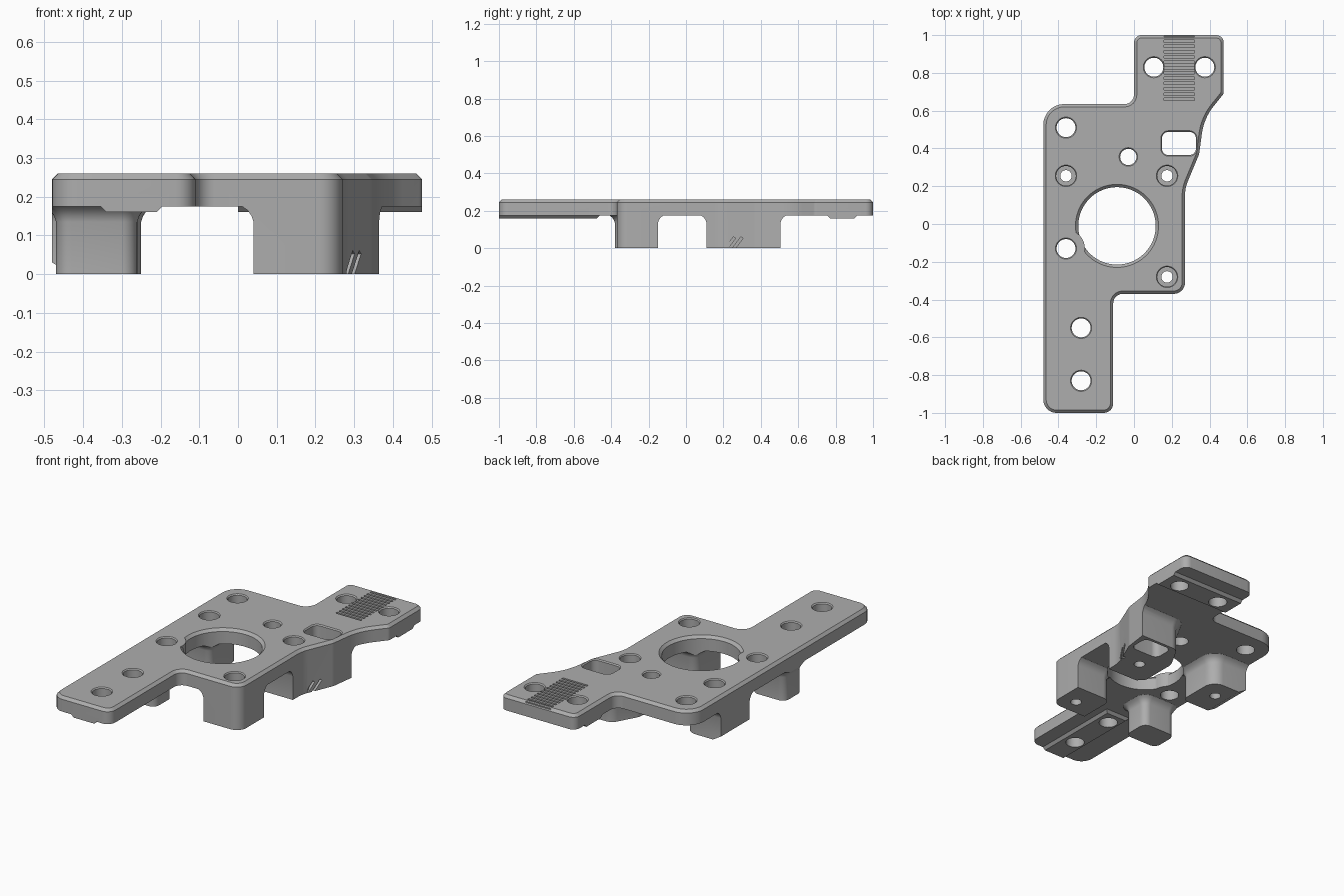
import bpy, bmesh, math
from mathutils import Vector, Matrix

if "Cube" in bpy.data.objects:
    bpy.data.objects.remove(bpy.data.objects["Cube"])

grey = bpy.data.materials.new("matte_grey")
grey.use_nodes = True
COLOR = (0.42, 0.42, 0.42, 1)
grey.diffuse_color = COLOR
grey.node_tree.nodes["Principled BSDF"].inputs["Base Color"].default_value = COLOR


def rounded(corners, steps=8):
    """Loop of points from (x, y, corner radius)."""
    loop, n = [], len(corners)
    for i, (x, y, r) in enumerate(corners):
        p = Vector((x, y))
        a = (Vector(corners[i - 1][:2]) - p).normalized()
        b = (Vector(corners[(i + 1) % n][:2]) - p).normalized()
        half = a.angle(b) / 2
        if r == 0:
            loop.append(p)
            continue
        centre = p + (a + b).normalized() * (r / math.sin(half))
        start = p + a * (r / math.tan(half)) - centre
        end = p + b * (r / math.tan(half)) - centre
        sweep = start.angle_signed(end)
        for k in range(steps + 1):
            loop.append(centre + Matrix.Rotation(-sweep * k / steps, 2) @ start)
    return loop


def rect(x0, x1, y0, y1, r=0.0):
    return rounded([(x0, y0, r), (x1, y0, r), (x1, y1, r), (x0, y1, r)])


def circle(x, y, r, n=40):
    return [Vector((x + r * math.cos(2 * math.pi * k / n), y + r * math.sin(2 * math.pi * k / n)))
            for k in range(n)]


def grow(loop, d):
    """Offset a counter-clockwise loop outward."""
    out, n = [], len(loop)
    for i, p in enumerate(loop):
        a = (p - loop[i - 1]).normalized()
        b = (loop[(i + 1) % n] - p).normalized()
        na, nb = Vector((a.y, -a.x)), Vector((b.y, -b.x))
        out.append(p + (na + nb) * (d / (1 + na.dot(nb))))
    return out


def prism(name, loop, layers):
    """Solid through (z, outward offset) layers."""
    bm = bmesh.new()
    rings = [[bm.verts.new((p.x, p.y, z)) for p in grow(loop, d)] for z, d in layers]
    for lo, hi in zip(rings, rings[1:]):
        for i in range(len(lo)):
            j = (i + 1) % len(lo)
            bm.faces.new((lo[i], lo[j], hi[j], hi[i]))
    bm.faces.new(rings[0][::-1])
    bm.faces.new(rings[-1])
    return finish(name, bm)


def boxes(name, size, matrices):
    bm = bmesh.new()
    for m in matrices:
        bmesh.ops.create_cube(bm, size=1, matrix=m @ Matrix.Diagonal((*size, 1)))
    return finish(name, bm)


def finish(name, bm):
    mesh = bpy.data.meshes.new(name)
    bm.to_mesh(mesh)
    bm.free()
    mesh.materials.append(grey)
    obj = bpy.data.objects.new(name, mesh)
    bpy.context.collection.objects.link(obj)
    return obj


def combine(target, tool, operation):
    mod = target.modifiers.new("cut", "BOOLEAN")
    mod.object, mod.operation, mod.solver = tool, operation, "EXACT"
    graph = bpy.context.evaluated_depsgraph_get()
    mesh = bpy.data.meshes.new_from_object(target.evaluated_get(graph))
    target.modifiers.clear()
    target.data = mesh
    bpy.data.objects.remove(tool)


# Plate outline, with chamfered top edge
outline = rounded([
    (-0.48, -1, 0.07), (-0.11, -1, 0.05), (-0.11, -0.37, 0.05), (0.27, -0.37, 0.06),
    (0.27, 0.19, 0.2), (0.345, 0.37, 0.08), (0.37, 0.56, 0.3), (0.475, 0.69, 0.03),
    (0.475, 1, 0.04), (0, 1, 0.04), (0, 0.635, 0.05), (-0.48, 0.635, 0.11)])
silhouette = prism("silhouette", outline, [(0, 0), (0.245, 0), (0.26, -0.015)])

# Slab, flared posts and underside ribs, all trimmed to the outline afterwards
body = prism("mounting_plate", rect(-0.7, 0.7, -1.2, 1.2), [(0.175, 0), (0.3, 0)])
FLARE = [(-0.05, 0), (0.135, 0), (0.15, 0.005), (0.165, 0.015), (0.18, 0.037), (0.21, 0.037)]
posts = {
    "front_left_post": rect(0.04, 0.4, -0.5, -0.15, 0.05),
    "back_left_post": rounded([(0.04, 0.11, 0.05), (0.5, 0.11, 0.05), (0.5, 0.505, 0.02),
                               (0.12, 0.505, 0.06), (0.04, 0.36, 0.08)]),
    "back_right_post": rounded([(-0.6, 0.11, 0.03), (-0.25, 0.11, 0.04),
                                (-0.25, 0.37, 0.07), (-0.6, 0.37, 0.03)]),
    "front_right_post": rect(-0.47, -0.26, -0.38, -0.22, 0.04),
}
for name, loop in posts.items():
    combine(body, prism(name, loop, FLARE), "UNION")
RIB = [(0.16, 0), (0.18, 0.02), (0.21, 0.02)]
combine(body, prism("front_rib", rect(-0.34, -0.21, -1.1, -0.475), RIB), "UNION")
combine(body, prism("back_rib", rect(-0.1, 0.6, 0.77, 0.9), RIB), "UNION")
combine(body, silhouette, "INTERSECT")

# Large bore, leaving a boss around the neighbouring screw hole
bore = prism("bore", circle(-0.09, -0.01, 0.205, 80),
             [(-0.1, 0), (0.245, 0), (0.265, 0.02), (0.3, 0.02)])
combine(bore, prism("boss", circle(-0.36, -0.13, 0.1), [(-0.2, 0), (0.4, 0)]), "DIFFERENCE")
combine(body, bore, "DIFFERENCE")

# Plain holes with a small top chamfer, and the rounded window
HOLE = [(-0.1, 0), (0.254, 0), (0.264, 0.01), (0.3, 0.01)]
for x, y, r in [(-0.36, 0.51, 0.05), (-0.36, -0.13, 0.05), (-0.28, -0.55, 0.05),
                (-0.28, -0.83, 0.05), (-0.03, 0.355, 0.043), (0.105, 0.83, 0.05),
                (0.375, 0.83, 0.05)]:
    combine(body, prism("hole", circle(x, y, r), HOLE), "DIFFERENCE")
combine(body, prism("window", rect(0.148, 0.328, 0.365, 0.488, 0.035), HOLE), "DIFFERENCE")

# Counterbored screw holes through the posts
for x, y in [(-0.36, 0.255), (0.175, 0.255), (0.175, -0.28)]:
    combine(body, prism("counterbore", circle(x, y, 0.03),
                        [(-0.1, 0), (0.12, 0), (0.12, 0.022), (0.254, 0.022),
                         (0.264, 0.03), (0.3, 0.03)]), "DIFFERENCE")

# Scale grooves on the back arm
grooves = [Matrix.Translation((0.24, 0.66 + 0.028 * k, 0.26)) for k in range(13)]
combine(body, boxes("grooves", (0.16, 0.013, 0.02), grooves), "DIFFERENCE")

# Slanted marks on the post side, and the chamfered foot
marks = [Matrix.Translation((0.315, y, 0.025)) @ Matrix.Rotation(-0.65, 4, "X")
         for y in (0.235, 0.275)]
combine(body, boxes("marks", (0.07, 0.014, 0.08), marks), "DIFFERENCE")
foot = Matrix.Translation((-0.506, 0.24, -0.071)) @ Matrix.Rotation(0.54, 4, "Y")
combine(body, boxes("foot_cut", (0.2, 0.4, 0.2), [foot]), "DIFFERENCE")

bpy.context.view_layer.objects.active = body
body.select_set(True)
bpy.ops.object.shade_smooth_by_angle(angle=math.radians(30))
